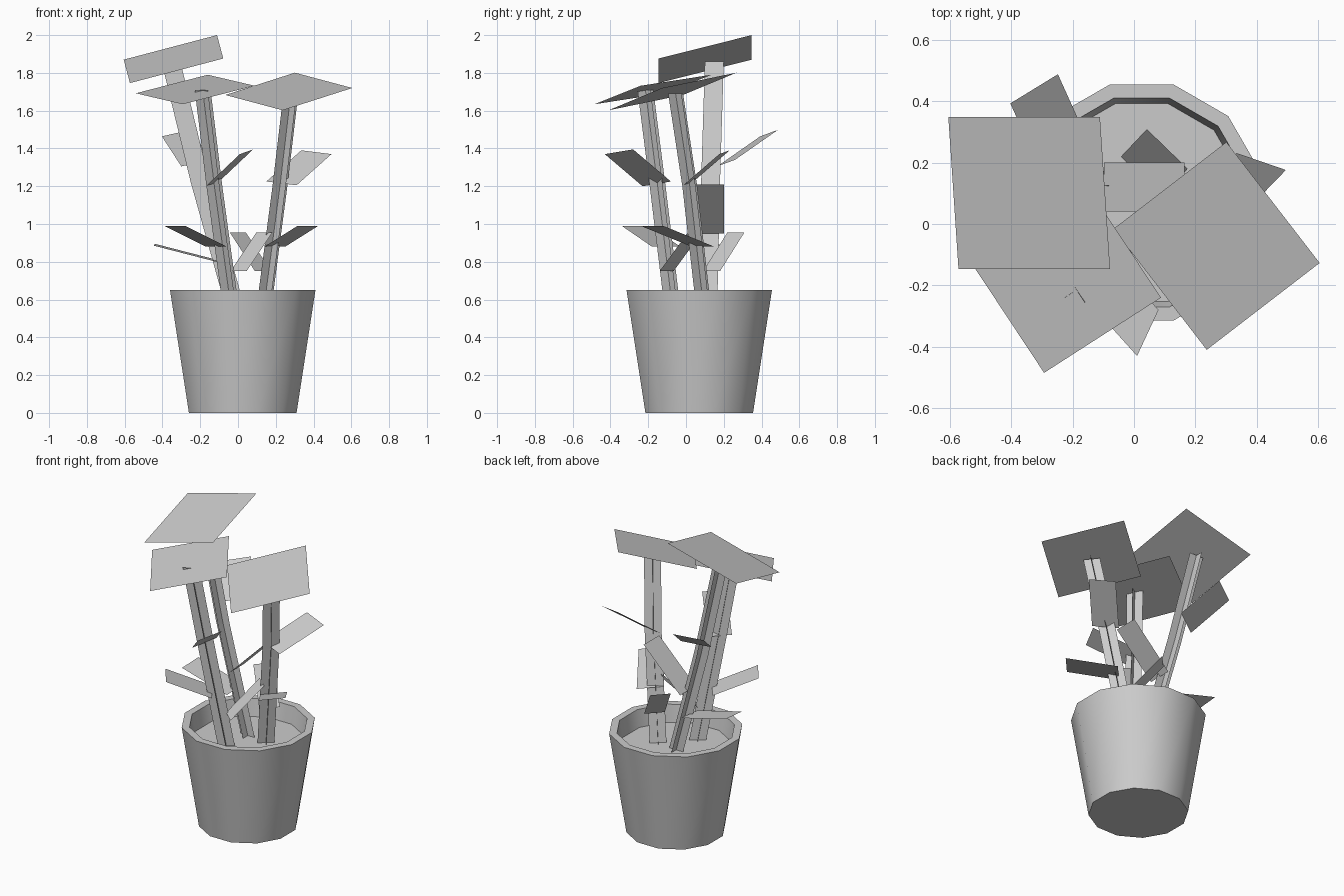
import bpy, bmesh, math
from mathutils import Vector

if "Cube" in bpy.data.objects:
    bpy.data.objects.remove(bpy.data.objects["Cube"])

grey = bpy.data.materials.new("plain_grey")
grey.diffuse_color = (0.6, 0.6, 0.6, 1)
grey.use_nodes = True
grey.node_tree.nodes["Principled BSDF"].inputs["Base Color"].default_value = grey.diffuse_color


def make(name, bm):
    me = bpy.data.meshes.new(name)
    bm.to_mesh(me)
    bm.free()
    me.materials.append(grey)
    ob = bpy.data.objects.new(name, me)
    bpy.context.collection.objects.link(ob)
    return ob


def quad(bm, pts):
    bm.faces.new([bm.verts.new(p) for p in pts])


# pot: a tapered 12-sided tub with a rim, filled with soil
SIDES, CENTRE = 12, (0.025, 0.07)
PROFILE = [(0.285, 0), (0.385, 0.65), (0.34, 0.65), (0.322, 0.54)]  # flat radius, z


def ring(bm, apothem, z):
    r = apothem / math.cos(math.pi / SIDES)
    return [bm.verts.new((CENTRE[0] + r * math.cos((i + .5) * math.tau / SIDES),
                          CENTRE[1] + r * math.sin((i + .5) * math.tau / SIDES), z))
            for i in range(SIDES)]


bm = bmesh.new()
rings = [ring(bm, a, z) for a, z in PROFILE]
for lo, hi in zip(rings, rings[1:]):
    for i in range(SIDES):
        j = (i + 1) % SIDES
        bm.faces.new((lo[i], lo[j], hi[j], hi[i]))
bm.faces.new(list(reversed(rings[0])))
pot = make("pot", bm)
bpy.context.view_layer.objects.active = pot
pot.select_set(True)
bpy.ops.object.shade_smooth_by_angle(angle=math.radians(40))
pot.select_set(False)

bm = bmesh.new()
bm.faces.new(ring(bm, *PROFILE[-1]))
make("soil", bm)


# stems: two crossing strips along a slightly bent path
def stem(name, path, angle, width=0.1):
    bm = bmesh.new()
    for k in range(2):
        a = math.radians(angle + 90 * k)
        side = Vector((math.cos(a), math.sin(a), 0)) * width / 2
        rows = [(bm.verts.new(Vector(p) - side), bm.verts.new(Vector(p) + side)) for p in path]
        for (a0, b0), (a1, b1) in zip(rows, rows[1:]):
            bm.faces.new((a0, b0, b1, a1))
    make(name, bm)


stem("stem_back_left", [(-.01, .115, .54), (-.20, .13, 1.22), (-.355, .15, 1.86)], 0)
stem("stem_front_left", [(-.035, -.07, .54), (-.125, -.15, 1.2), (-.187, -.215, 1.71)], 33)
stem("stem_right", [(.135, .095, .54), (.222, .02, 1.2), (.28, -.055, 1.69)], 38)


# flower heads and leaves: flat cards given by three corners, the fourth follows
def card(name, a, b, c):
    bm = bmesh.new()
    a, b, c = Vector(a), Vector(b), Vector(c)
    quad(bm, (a, b, c, a + c - b))
    make(name, bm)


card("flower_head_back_left", (-.572, -.146, 1.746), (-.078, -.146, 1.876), (-.111, .348, 2.0))
card("flower_head_front_left", (-.541, -.11, 1.692), (-.293, -.485, 1.634), (.088, -.24, 1.732))
card("flower_head_right", (-.067, -.016, 1.683), (.237, -.41, 1.602), (.605, -.127, 1.72))

# leaves: two base corners, then the tip corner next to the second one
card("leaf_back_left_upper", (-.145, .26, 1.34), (-.30, .165, 1.305), (-.403, .393, 1.464))
card("leaf_back_left_middle", (-.097, .2, .95), (-.097, .04, .95), (.165, .04, 1.21))
card("leaf_back_left_lower", (-.11, .21, .81), (-.115, .05, .80), (-.445, .06, .885))
card("leaf_front_left_upper", (-.10, -.08, 1.225), (-.17, -.23, 1.2), (.01, -.43, 1.37))
card("leaf_front_left_middle", (-.17, -.03, .88), (-.06, -.18, .88), (-.28, -.34, .99))
card("leaf_front_left_lower", (-.04, -.066, .75), (.045, -.14, .75), (.182, .01, .955))
card("leaf_right_upper", (.15, .04, 1.225), (.31, -.015, 1.205), (.495, .176, 1.37))
card("leaf_right_middle", (.14, .03, .88), (.25, .15, .88), (.425, -.12, .99))
card("leaf_right_lower", (.09, .09, .75), (.175, .18, .75), (.042, .309, .955))
